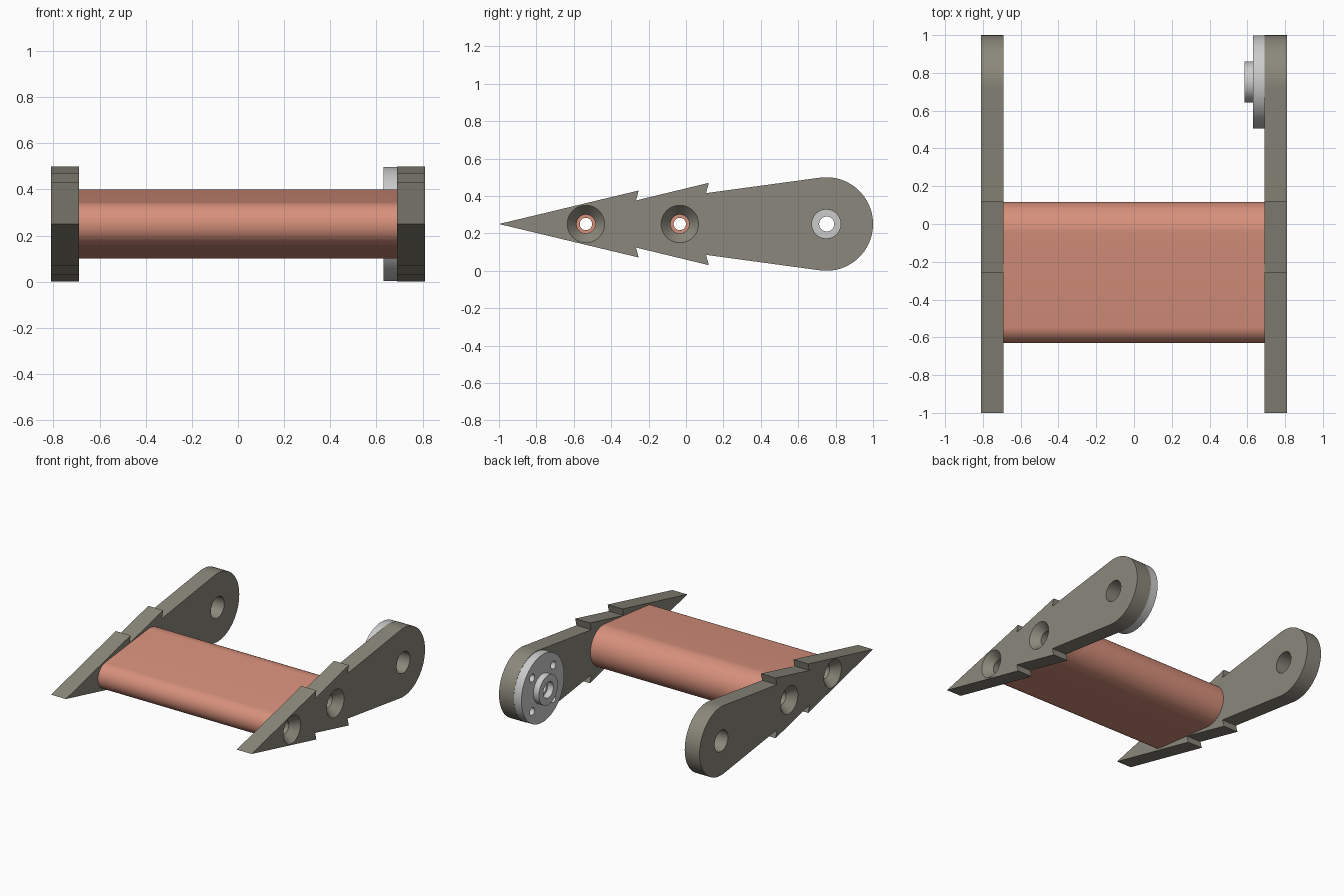
import bpy, bmesh, math

if "Cube" in bpy.data.objects:
    bpy.data.objects.remove(bpy.data.objects["Cube"])

CZ = 0.25                       # height of the centre line
BOLTS = (-0.535, -0.033)        # bolt positions along y
PIVOT = 0.752


def material(name, rgb):
    m = bpy.data.materials.new(name)
    m.diffuse_color = (*rgb, 1)
    m.use_nodes = True
    m.node_tree.nodes["Principled BSDF"].inputs["Base Color"].default_value = m.diffuse_color
    return m


def arc(cy, r, a0, a1, n):
    """Points on a circle in the yz plane, angles in radians."""
    return [(cy + r * math.cos(a0 + (a1 - a0) * i / n),
             CZ + r * math.sin(a0 + (a1 - a0) * i / n)) for i in range(n + 1)]


def loft(name, sections, mat=None):
    """Solid through matching yz outlines: sections = [(x, points), ...]."""
    bm = bmesh.new()
    rings = [[bm.verts.new((x, y, z)) for y, z in pts] for x, pts in sections]
    n = len(rings[0])
    for a, b in zip(rings, rings[1:]):
        for i in range(n):
            j = (i + 1) % n
            bm.faces.new((a[i], a[j], b[j], b[i]))
    bm.faces.new(rings[0])
    bm.faces.new(rings[-1])
    bmesh.ops.recalc_face_normals(bm, faces=bm.faces)
    me = bpy.data.meshes.new(name)
    bm.to_mesh(me)
    bm.free()
    ob = bpy.data.objects.new(name, me)
    bpy.context.collection.objects.link(ob)
    if mat:
        me.materials.append(mat)
    return ob


def lathe(name, cy, profile, n=64, cz=CZ):
    """Round solid about an x-parallel axis: profile = [(x, radius), ...]."""
    ang = [2 * math.pi * i / n for i in range(n)]
    return loft(name, [(x, [(cy + r * math.cos(a), cz + r * math.sin(a)) for a in ang])
                       for x, r in profile])


def activate(ob):
    bpy.ops.object.select_all(action='DESELECT')
    ob.select_set(True)
    bpy.context.view_layer.objects.active = ob


def boolean(ob, others, operation='DIFFERENCE'):
    for c in others:
        m = ob.modifiers.new("bool", 'BOOLEAN')
        m.operation, m.object, m.solver = operation, c, 'EXACT'
        activate(ob)
        bpy.ops.object.modifier_apply(modifier=m.name)
        bpy.data.objects.remove(c, do_unlink=True)


def smooth(ob):
    activate(ob)
    bpy.ops.object.shade_smooth_by_angle(angle=math.radians(30))


plate_mat = material("plate_grey", (0.26, 0.245, 0.2))
bar_mat = material("copper", (0.68, 0.28, 0.2))

# Barbed side plates: lower edge mirrors the upper edge
barbs = [(-0.253, 0.179), (-0.267, 0.126), (0.122, 0.22), (0.107, 0.165)]
lower = [(-1, CZ)] + [(y, CZ - h) for y, h in barbs]
upper = [(y, CZ + h) for y, h in reversed(barbs)]
t = math.radians(97.5)
outline = lower + arc(0.75, 0.25, -t, t, 64) + upper
for side, s in (("right", 1), ("left", -1)):
    plate = loft(side + "_side_plate", [(s * 0.69, outline), (s * 0.81, outline)], plate_mat)
    cuts = [lathe("cutter", y, [(s * 0.65, 0.05), (s * 0.75, 0.05),
                                (s * 0.81, 0.1), (s * 0.82, 0.108)]) for y in BOLTS]
    cuts.append(lathe("cutter", 0.75, [(s * 0.65, 0.077), (s * 0.85, 0.077)]))
    boolean(plate, cuts)
    smooth(plate)

# Tapered cross bar with two bolt bores
r0, r1 = 0.095, 0.15
a = math.pi / 2 + math.asin((r1 - r0) / (BOLTS[1] - BOLTS[0]))
section = arc(BOLTS[1], r1, -a, a, 40) + arc(BOLTS[0], r0, a, 2 * math.pi - a, 32)
bar = loft("cross_bar", [(-0.69, section), (0.69, section)], bar_mat)
boolean(bar, [lathe("cutter", y, [(-0.8, 0.033), (0.8, 0.033)], 48) for y in BOLTS])
smooth(bar)

# Round drive flange with raised hub, stepped bore and four screw holes
flange = lathe("drive_flange", PIVOT,
               [(0.69, 0.247), (0.63, 0.247), (0.63, 0.108), (0.585, 0.108)], 96)
cuts = [lathe("cutter", PIVOT, [(0.5, 0.058), (0.63, 0.058), (0.63, 0.04), (0.75, 0.04)])]
for dy in (-0.122, 0.122):
    for dz in (-0.122, 0.122):
        cuts.append(lathe("cutter", PIVOT + dy, [(0.6, 0.028), (0.75, 0.028)], 32, CZ + dz))
boolean(flange, cuts)
smooth(flange)
